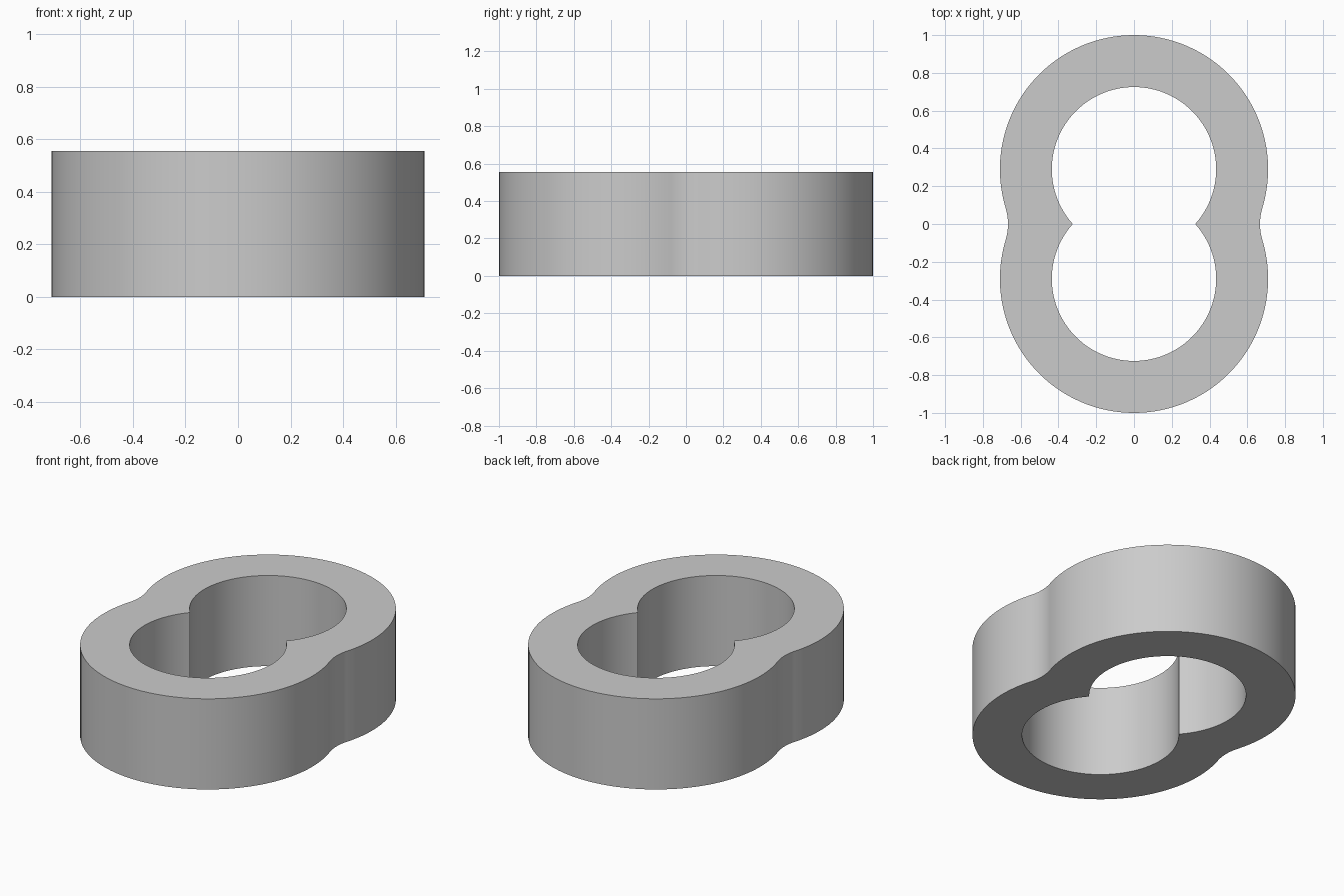
import bpy, bmesh
from math import radians, degrees, sin, cos, atan2, acos, hypot

cube = bpy.data.objects.get("Cube")
if cube:
    bpy.data.objects.remove(cube, do_unlink=True)

HEIGHT = 0.555
LOBE_Y = 0.29        # lobe centre offset along y
OUTER_R = 0.71
HOLE_R = 0.435
FILLET_R = 0.29      # blend between the two outer lobes
FILLET_STEPS, LOBE_STEPS = 8, 36


def arc(cx, cy, r, start, end, steps):
    """Points along a circular arc, angles in degrees."""
    angles = [radians(start + (end - start) * i / steps) for i in range(steps + 1)]
    return [(cx + r * cos(a), cy + r * sin(a)) for a in angles]


def full_loop(quarter):
    """Mirror a quarter outline (waist to top) into a closed loop."""
    half = quarter + [(-x, y) for x, y in quarter[-2::-1]]
    return half + [(x, -y) for x, y in half[-2:0:-1]]


# Outer quarter outline: concave waist fillet, then the lobe
fillet_x = ((OUTER_R + FILLET_R) ** 2 - LOBE_Y ** 2) ** 0.5
tangent = degrees(atan2(-LOBE_Y, fillet_x))
outer = arc(fillet_x, 0, FILLET_R, 180, 180 + tangent, FILLET_STEPS)
outer += arc(0, LOBE_Y, OUTER_R, tangent, 90, LOBE_STEPS)[1:]

# Inner quarter outline: lobe starting at the sharp cusp
cusp = -degrees(atan2(LOBE_Y, (HOLE_R ** 2 - LOBE_Y ** 2) ** 0.5))
inner = arc(0, LOBE_Y, HOLE_R, cusp, 90, FILLET_STEPS + LOBE_STEPS)

# Double ring body: four loops joined by walls and flat caps
bm = bmesh.new()
loops = []
for outline, z in ((outer, 0), (outer, HEIGHT), (inner, HEIGHT), (inner, 0)):
    loops.append([bm.verts.new((x, y, z)) for x, y in full_loop(outline)])
count = len(loops[0])
for k in range(4):
    a, b = loops[k], loops[(k + 1) % 4]
    for i in range(count):
        j = (i + 1) % count
        bm.faces.new((a[i], a[j], b[j], b[i]))
bmesh.ops.recalc_face_normals(bm, faces=bm.faces)

mesh = bpy.data.meshes.new("double_ring")
bm.to_mesh(mesh)
bm.free()
ring = bpy.data.objects.new("double_ring", mesh)
bpy.context.collection.objects.link(ring)

# Plain grey material
grey = bpy.data.materials.new("light_grey")
grey.use_nodes = True
color = (0.6, 0.6, 0.6, 1)
grey.diffuse_color = color
for node in grey.node_tree.nodes:
    if node.type == 'BSDF_PRINCIPLED':
        node.inputs["Base Color"].default_value = color
mesh.materials.append(grey)

# Smooth walls with crisp rims and cusps
bpy.ops.object.select_all(action='DESELECT')
ring.select_set(True)
bpy.context.view_layer.objects.active = ring
bpy.ops.object.shade_smooth_by_angle(angle=radians(30))
